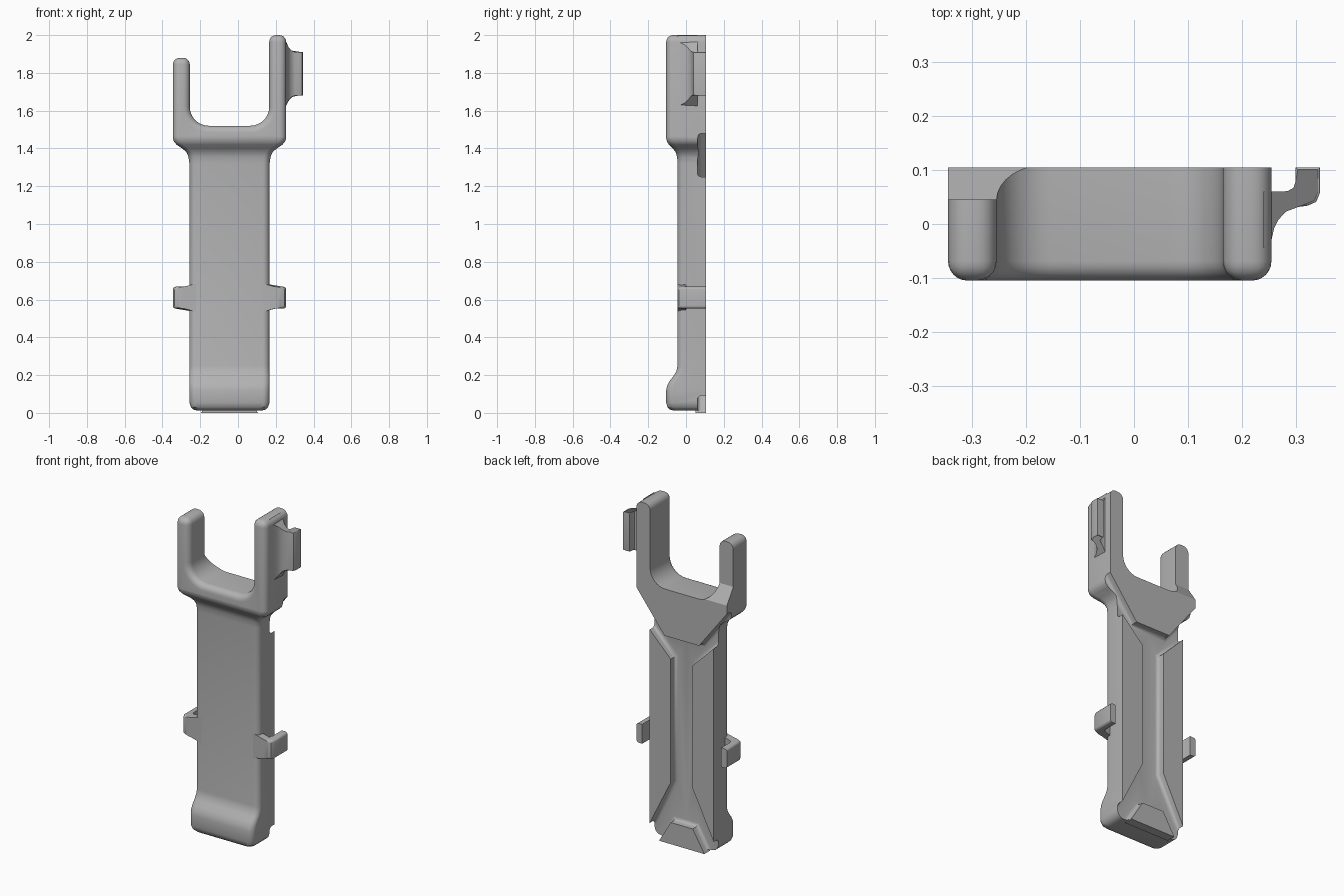
import bpy, bmesh
from math import radians, sin, cos, pi

cube = bpy.data.objects.get("Cube")
if cube:
    bpy.data.objects.remove(cube)

MID = -0.045      # centre line of the shaft
BACK = 0.105      # flat rear plane
FRONT = -0.105
FLOOR = 0.06      # depth plane of the rear channels
ROUND = 0.036

grey = bpy.data.materials.new("plain_grey")
grey.use_nodes = True
grey.diffuse_color = (0.45, 0.45, 0.45, 1)
grey.node_tree.nodes["Principled BSDF"].inputs["Base Color"].default_value = (0.45, 0.45, 0.45, 1)


def finish(name, bm):
    bmesh.ops.recalc_face_normals(bm, faces=bm.faces)
    mesh = bpy.data.meshes.new(name)
    bm.to_mesh(mesh)
    bm.free()
    mesh.materials.append(grey)
    ob = bpy.data.objects.new(name, mesh)
    bpy.context.collection.objects.link(ob)
    return ob


def prism(name, pts, axis, lo, hi, rule=None, width=0.0, bend=None):
    """Extrude a 2D outline along an axis, then round the edges chosen by rule."""
    place = {"x": lambda a, b, t: (t, a, b),
             "y": lambda a, b, t: (a, t, b),
             "z": lambda a, b, t: (a, b, t)}[axis]
    bm = bmesh.new()
    ends = [[bm.verts.new(place(a, b, t)) for a, b in pts] for t in (lo, hi)]
    for ring in ends:
        bm.faces.new(ring)
    n = len(pts)
    for i in range(n):
        j = (i + 1) % n
        bm.faces.new((ends[0][i], ends[0][j], ends[1][j], ends[1][i]))
    bmesh.ops.recalc_face_normals(bm, faces=bm.faces)
    if rule:
        edges = [e for e in bm.edges if rule(e.verts[0].co, e.verts[1].co)]
        bmesh.ops.bevel(bm, geom=edges, offset=width, segments=5, profile=0.5,
                        affect='EDGES', clamp_overlap=True)
    if bend:
        for v in bm.verts:
            bend(v.co)
    return finish(name, bm)


def mirrored(half):
    """Close a right-hand half outline about the centre line."""
    right = [(MID + u, z) for u, z in half]
    left = [(MID - u, z) for u, z in reversed(half)]
    return right + left


def cut(ob, cutters):
    bpy.context.view_layer.objects.active = ob
    for c in cutters:
        mod = ob.modifiers.new("cut", 'BOOLEAN')
        mod.operation = 'DIFFERENCE'
        mod.solver = 'EXACT'
        mod.object = c
        bpy.ops.object.modifier_apply(modifier=mod.name)


# Shaft: stacked sections of (height, half width, front y) with rounded front corners
sections = [(.012, .17, -.065), (.017, .19, -.084), (.03, .204, -.098), (.055, .2125, -.105),
            (.12, .2125, -.105), (.145, .2125, -.1), (.17, .2125, -.086), (.195, .2125, -.066),
            (.22, .2125, -.051), (.25, .2125, -.045), (1.32, .2125, -.045), (1.355, .217, -.047),
            (1.38, .228, -.055), (1.40, .25, -.07), (1.42, .28, -.09), (1.435, .294, -.1),
            (1.455, .3, -.105), (1.465, .3, -.105)]
bm = bmesh.new()
rings = []
for z, w, yf in sections:
    arc = [(w - ROUND + ROUND * cos(a), yf + ROUND - ROUND * sin(a))
           for a in (pi / 2 * i / 6 for i in range(7))]
    half = [(w, BACK)] + arc
    ring = [(MID + u, y) for u, y in half] + [(MID - u, y) for u, y in reversed(half)]
    rings.append([bm.verts.new((x, y, z)) for x, y in ring])
for r, s in zip(rings, rings[1:]):
    for i in range(len(r)):
        j = (i + 1) % len(r)
        bm.faces.new((r[i], r[j], s[j], s[i]))
bm.faces.new(rings[0])
bm.faces.new(rings[-1])
shaft = finish("shaft", bm)

# Fork: U outline with an inner fillet, rounded at the front and on the prong tips
fillet = [(.11 + .1 * cos(a), 1.62 - .1 * sin(a)) for a in (pi / 2 * i / 8 for i in range(9))]
outline = [(-.3, 1.455), (.3, 1.455), (.3, 2.0), (.21, 2.0)] + fillet
outline += [(-u, z) for u, z in reversed(fillet)] + [(-.21, 1.88), (-.3, 1.88)]


def fork_edges(a, b):
    front = a.y < 0 and b.y < 0 and max(a.z, b.z) > 1.46
    tip = a.y != b.y and a.z > 1.8
    return front or tip


fork = prism("fork", [(MID + u, z) for u, z in outline], "y", FRONT, BACK, fork_edges, ROUND)

# Rear channels: a long slot that branches out to the sides at both ends
channel = [(0.001, 1.24), (.115, 1.24), (.3, 1.48), (.4, 1.48), (.4, 1.25), (.2125, 1.25),
           (.073, 1.11), (.073, .37), (.2125, .09), (.4, .09), (.4, -.1), (.21, -.1),
           (.073, .13), (.001, .13)]
groove = prism("groove_cutter", mirrored(channel), "y", FLOOR, 0.2,
               lambda a, b: a.y < .1 and b.y < .1, 0.02)

# Slope that sets back the rear of the short prong
slope = prism("prong_cutter", [(BACK, 1.53), (.045, 1.62), (.045, 2.1), (.2, 2.1), (.2, 1.53)],
              "x", MID - .4, MID - .05)
for c in (groove, slope):
    c.hide_render = True
cut(shaft, [groove])
cut(fork, [groove, slope])
for c in (groove, slope):
    bpy.data.objects.remove(c)

# Bottom foot plate between the lower branches
foot = prism("bottom_foot", mirrored([(.15, 0), (.073, .13)]), "y", FLOOR - .01, BACK)


# Hook on the tall prong, its root spreading in height
def spread(co):
    k = max(0, .3 - co.x) / .045
    co.z += (1 if co.z > 1.795 else -1) * .05 * k * k


hook_pts = [(.24, -.045), (.255, -.03), (.26, -.008), (.268, .008), (.282, .023), (.3, .031),
            (.322, .034), (.338, .041), (.345, .058), (.345, BACK), (.3, BACK), (.3, .08),
            (.296, .067), (.285, .061), (.268, .06), (.24, .06)]
hook = prism("prong_hook", hook_pts, "z", 1.68, 1.91,
             lambda a, b: a.z == b.z and min(a.x, b.x) > .3, 0.012, spread)

# Side lugs, one each side of the shaft
lug_pts = [(.165, -.045), (.275, -.045), (.29, -.038), (.3, -.02), (.3, BACK), (.262, BACK),
           (.262, .02), (.256, .006), (.243, 0), (.165, 0)]
lugs = []
for side, name in ((1, "left_lug"), (-1, "right_lug")):
    def root(co, side=side):
        k = max(0, .245 - side * (co.x - MID)) / .033
        co.z += (1 if co.z > .61 else -1) * .01 * min(k * k, 2)
    lugs.append(prism(name, [(MID + side * u, y) for u, y in lug_pts], "z", .552, .668,
                      lambda a, b: a.z == b.z and min(abs(a.x - MID), abs(b.x - MID)) > .27,
                      0.015, root))

# Smooth shading with crisp edges kept
bpy.ops.object.select_all(action='DESELECT')
for ob in [shaft, fork, foot, hook] + lugs:
    ob.select_set(True)
bpy.context.view_layer.objects.active = shaft
bpy.ops.object.shade_smooth_by_angle(angle=radians(32))
